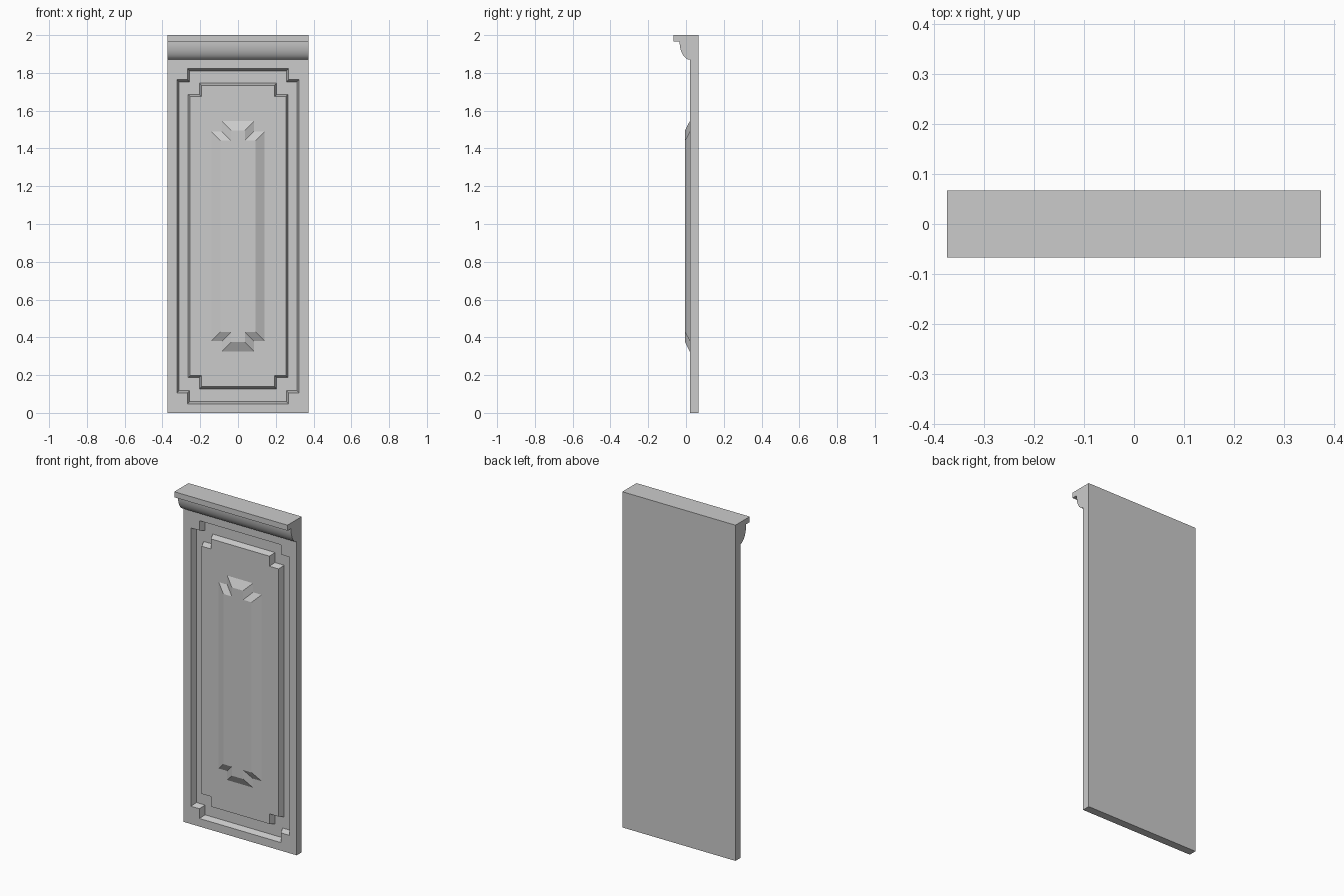
import bpy, bmesh, math

cube = bpy.data.objects.get("Cube")
if cube:
    bpy.data.objects.remove(cube, do_unlink=True)

GREY = (0.6, 0.6, 0.6, 1)
stone = bpy.data.materials.new("plain grey")
stone.use_nodes = True
stone.diffuse_color = GREY
stone.node_tree.nodes["Principled BSDF"].inputs["Base Color"].default_value = GREY

HALF_W, HEIGHT = 0.373, 2.0
FRONT, BACK = 0.02, 0.067      # slab faces
DEPTH, DRAFT = 0.035, 0.012    # recess depth and wall slope


def loft(name, ring_a, ring_b):
    """Closed solid between two rings with equal point counts."""
    bm = bmesh.new()
    a = [bm.verts.new(p) for p in ring_a]
    b = [bm.verts.new(p) for p in ring_b]
    bm.faces.new(a)
    bm.faces.new(b[::-1])
    for i in range(len(a)):
        j = (i + 1) % len(a)
        bm.faces.new((a[j], a[i], b[i], b[j]))
    bmesh.ops.recalc_face_normals(bm, faces=bm.faces)
    mesh = bpy.data.meshes.new(name)
    bm.to_mesh(mesh)
    bm.free()
    mesh.materials.append(stone)
    obj = bpy.data.objects.new(name, mesh)
    bpy.context.collection.objects.link(obj)
    return obj


def notched(y, half, z0, z1, nx, nz, inset=0.0):
    """Rectangle with square-cut corners, moved inwards by inset."""
    h, lo, hi = half - inset, z0 + inset, z1 - inset
    right = [(h - nx, lo), (h - nx, lo + nz), (h, lo + nz),
             (h, hi - nz), (h - nx, hi - nz), (h - nx, hi)]
    left = [(-x, z) for x, z in reversed(right)]
    return [(x, y, z) for x, z in right + left]


def extrude_x(name, profile):
    """Sweep a (y, z) profile across the full width."""
    return loft(name, [(-HALF_W, y, z) for y, z in profile],
                [(HALF_W, y, z) for y, z in profile])


# Slab with a notched recess cut into the front
slab = extrude_x("slab", [(FRONT, 0), (BACK, 0), (BACK, HEIGHT), (FRONT, HEIGHT)])
recess = (0.324, 0.048, 1.822, 0.056, 0.058)
cutter = loft("recess_cutter", notched(FRONT - DEPTH, *recess, -DRAFT),
              notched(FRONT + DEPTH, *recess, DRAFT))
cutter.hide_render = True
cut = slab.modifiers.new("recess", 'BOOLEAN')
cut.operation = 'DIFFERENCE'
cut.solver = 'EXACT'
cut.object = cutter
bpy.context.view_layer.objects.active = slab
bpy.ops.object.modifier_apply(modifier=cut.name)
bpy.data.objects.remove(cutter, do_unlink=True)

# Raised field inside the recess
field = (0.265, 0.127, 1.746, 0.06, 0.06)
loft("inner_panel", notched(FRONT + DEPTH, *field),
     notched(FRONT, *field, DRAFT))

# Bevelled centre ornament
gem = (0.141, 0.326, 1.544, 0.056, 0.054)
loft("centre_ornament", notched(FRONT, *gem),
     notched(-0.005, *gem, 0.048))

# Cornice: square lip over a quarter-round moulding
steps = 10
curve = []
for i in range(steps + 1):
    t = math.pi / 2 * i / steps
    curve.append((FRONT - 0.054 * math.cos(t), 1.967 - 0.097 * math.sin(t)))
lip = [(FRONT, HEIGHT), (-BACK, HEIGHT), (-BACK, 1.967)]
cornice = extrude_x("cornice", lip + curve)

bpy.ops.object.select_all(action='DESELECT')
cornice.select_set(True)
bpy.context.view_layer.objects.active = cornice
bpy.ops.object.shade_smooth_by_angle(angle=math.radians(35))
